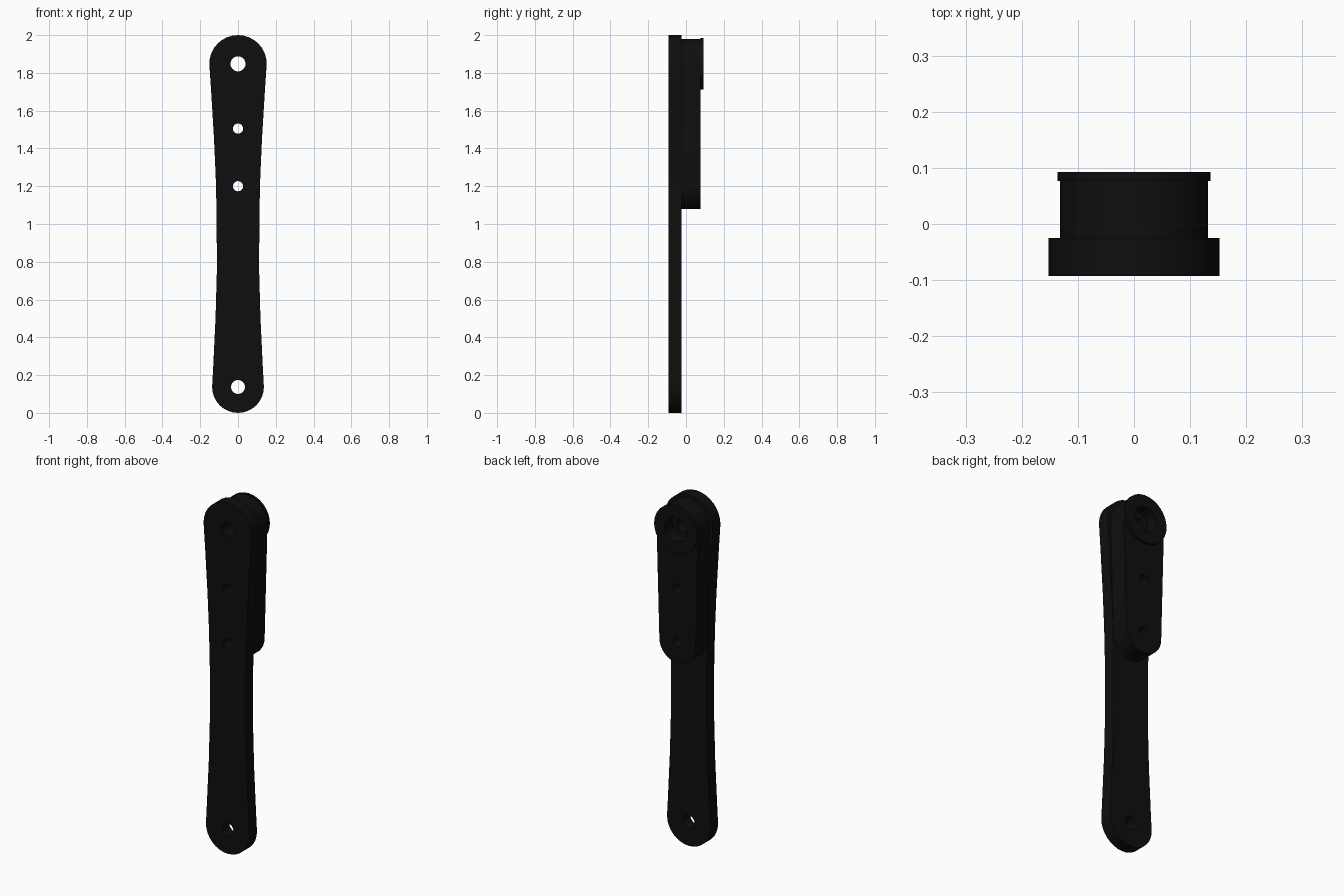
import bpy, math

if "Cube" in bpy.data.objects:
    bpy.data.objects.remove(bpy.data.objects["Cube"])

black = bpy.data.materials.new("matte black")
black.diffuse_color = (0.0045, 0.0045, 0.0045, 1)
black.use_nodes = True
black.node_tree.nodes["Principled BSDF"].inputs["Base Color"].default_value = black.diffuse_color


def arc(cz, r, a0, a1, n):
    return [(r * math.cos(math.radians(a0 + (a1 - a0) * i / n)),
             cz + r * math.sin(math.radians(a0 + (a1 - a0) * i / n))) for i in range(n + 1)]


def circle(cz, r, n=32):
    return arc(cz, r, 0, 360, n)[:-1]


def link(top_z, top_r, low_z, low_r, side):
    """Closed bar outline: rounded ends joined by mirrored side points (top to bottom)."""
    left = [(-x, z) for x, z in side]
    right = [(x, z) for x, z in reversed(side)]
    return arc(top_z, top_r, 0, 180, 16) + left + arc(low_z, low_r, 180, 360, 16) + right


def plate(name, outline, holes, y0, y1):
    """Flat outline with round holes, thickened from y0 to y1."""
    cu = bpy.data.curves.new(name, 'CURVE')
    cu.dimensions = '2D'
    cu.fill_mode = 'BOTH'
    cu.extrude = (y1 - y0) / 2
    for loop in [outline] + [circle(z, r) for z, r in holes]:
        sp = cu.splines.new('POLY')
        sp.points.add(len(loop) - 1)
        for p, (x, z) in zip(sp.points, loop):
            p.co = (x, z, 0, 1)
        sp.use_cyclic_u = True
    cu.materials.append(black)
    ob = bpy.data.objects.new(name, cu)
    ob.location.y = (y0 + y1) / 2
    ob.rotation_euler.x = math.pi / 2
    bpy.context.collection.objects.link(ob)
    bpy.ops.object.select_all(action='DESELECT')
    ob.select_set(True)
    bpy.context.view_layer.objects.active = ob
    bpy.ops.object.convert(target='MESH')
    bpy.ops.object.shade_smooth_by_angle(angle=math.radians(30))
    return ob


bolts = [(1.505, 0.027), (1.2, 0.027)]

# long front arm with a narrow waist
arm_side = [(0.142, 1.70), (0.127, 1.45), (0.118, 1.25), (0.113, 1.05),
            (0.112, 0.75), (0.119, 0.50), (0.131, 0.25)]
plate("front_arm", link(1.848, 0.152, 0.137, 0.137, arm_side),
      [(1.848, 0.040), (0.137, 0.037)] + bolts, -0.093, -0.025)

# short backing plate, in two layers so the bore steps wider at the back
back = link(1.848, 0.132, 1.194, 0.114, [])
plate("backing_plate_inner", back, [(1.848, 0.040)] + bolts, -0.025, 0.025)
plate("backing_plate_outer", back, [(1.848, 0.070)] + bolts, 0.025, 0.077)

# round boss around the top bore
plate("top_boss", circle(1.848, 0.136), [(1.848, 0.070)], 0.077, 0.093)
